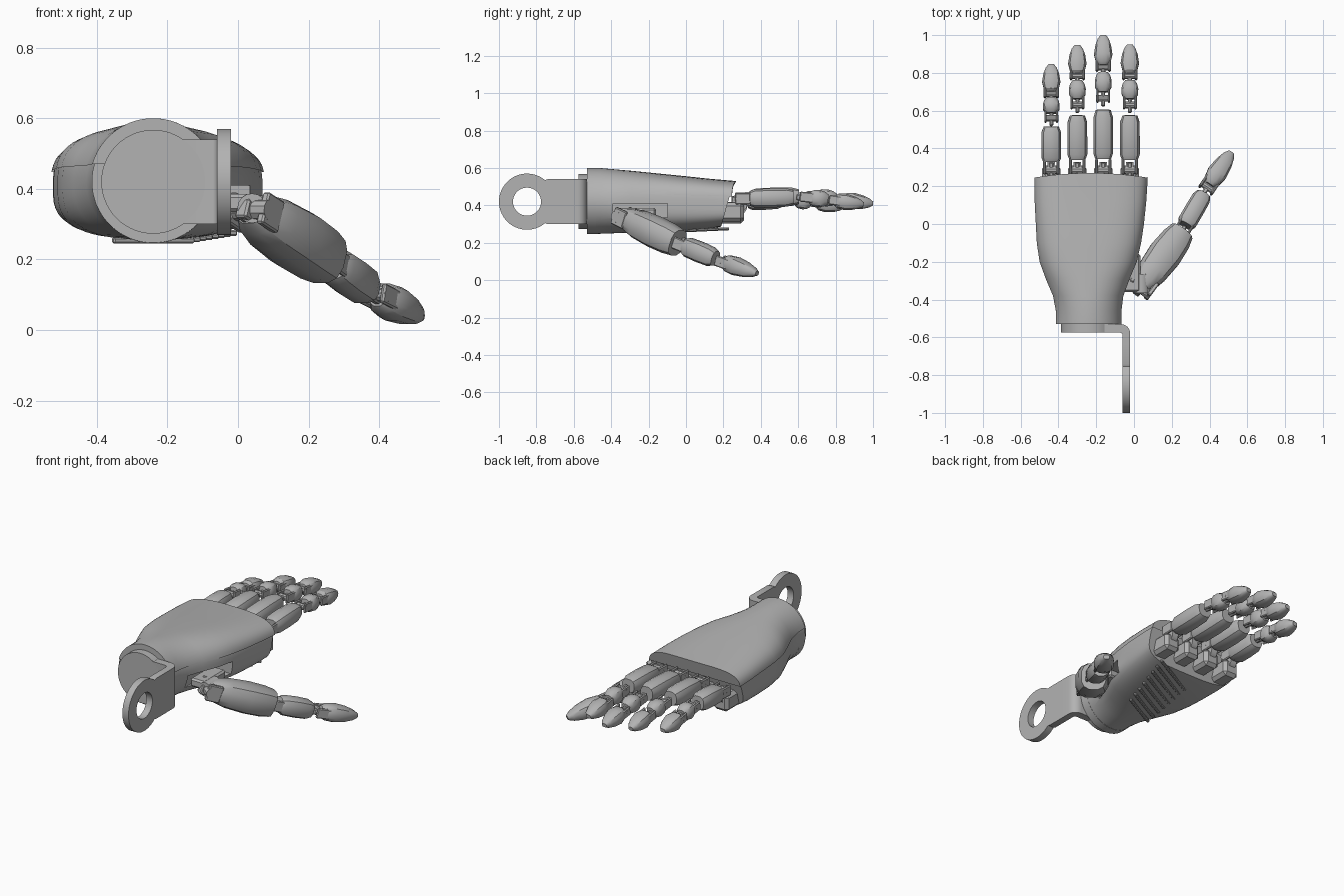
import bpy, bmesh
from math import sin, cos, pi, radians
from mathutils import Matrix, Vector

cube = bpy.data.objects.get("Cube")
if cube:
    bpy.data.objects.remove(cube, do_unlink=True)

grey = bpy.data.materials.new("satin grey")
grey.use_nodes = True
grey.diffuse_color = (0.45, 0.45, 0.45, 1)
grey.node_tree.nodes["Principled BSDF"].inputs["Base Color"].default_value = (0.45, 0.45, 0.45, 1)
parts = []


def add(name, mesh, matrix=None):
    if matrix:
        mesh.transform(matrix)
    mesh.materials.clear()
    mesh.materials.append(grey)
    ob = bpy.data.objects.new(name, mesh)
    bpy.context.collection.objects.link(ob)
    parts.append(ob)
    return ob


def finish(name, bm, matrix=None):
    bmesh.ops.recalc_face_normals(bm, faces=bm.faces)
    mesh = bpy.data.meshes.new(name)
    bm.to_mesh(mesh)
    bm.free()
    return add(name, mesh, matrix)


def box(name, center, size, matrix=None, bevel=0.006):
    bm = bmesh.new()
    bmesh.ops.create_cube(bm, size=1)
    bmesh.ops.transform(bm, verts=bm.verts, matrix=Matrix.Translation(center) @ Matrix.Diagonal((*size, 1)))
    if bevel:
        bmesh.ops.bevel(bm, geom=bm.edges[:], offset=bevel, segments=1, affect='EDGES')
    return finish(name, bm, matrix)


def pin(name, center, radius, length, axis, matrix=None, segs=16):
    bm = bmesh.new()
    bmesh.ops.create_cone(bm, cap_ends=True, segments=segs, radius1=radius, radius2=radius, depth=length)
    turn = Matrix.Rotation(pi / 2, 4, 'Y' if axis == 'X' else 'X')
    bmesh.ops.transform(bm, verts=bm.verts, matrix=Matrix.Translation(center) @ turn)
    return finish(name, bm, matrix)


def loft_mesh(rings, segs):
    """Rings are (y, centre x, centre z, half width, half height, roundness power)."""
    bm = bmesh.new()
    loops = []
    for y, cx, cz, w, h, p in rings:
        loop = []
        for i in range(segs):
            c, s = cos(2 * pi * (i + .5) / segs), sin(2 * pi * (i + .5) / segs)
            x = w * abs(c) ** (2 / p) * (1 if c > 0 else -1)
            z = h * abs(s) ** (2 / p) * (1 if s > 0 else -1)
            loop.append(bm.verts.new((cx + x, y, cz + z)))
        loops.append(loop)
    for a, b in zip(loops, loops[1:]):
        for i in range(segs):
            bm.faces.new((a[i], a[(i + 1) % segs], b[(i + 1) % segs], b[i]))
    first = bm.faces.new(loops[0])
    bm.faces.new(loops[-1])
    return bm, loops, first


def prism(name, outlines, half_depth, matrix):
    curve = bpy.data.curves.new(name, 'CURVE')
    curve.dimensions, curve.fill_mode, curve.extrude = '2D', 'BOTH', half_depth
    for pts in outlines:
        spline = curve.splines.new('POLY')
        spline.points.add(len(pts) - 1)
        for sp, (u, v) in zip(spline.points, pts):
            sp.co = (u, v, 0, 1)
        spline.use_cyclic_u = True
    temp = bpy.data.objects.new("temp", curve)
    bpy.context.collection.objects.link(temp)
    mesh = bpy.data.meshes.new_from_object(temp.evaluated_get(bpy.context.evaluated_depsgraph_get()))
    bpy.data.objects.remove(temp)
    mesh.name = name
    return add(name, mesh, matrix)


def arc(cx, cy, r, a0, a1, n):
    return [(cx + r * cos(radians(a0 + (a1 - a0) * i / n)), cy + r * sin(radians(a0 + (a1 - a0) * i / n)))
            for i in range(n + 1)]


# Palm: wrist tube widening into a flat, rounded hand (y, x min, x max, z min, z max, power)
palm = [(-.53, -.42, -.06, .24, .60, 2), (-.46, -.42, -.06, .242, .60, 2), (-.38, -.435, -.05, .245, .593, 2.1),
        (-.29, -.472, -.018, .248, .585, 2.4), (-.2, -.503, .018, .25, .576, 2.8), (-.1, -.517, .04, .253, .566, 3.1),
        (0, -.522, .055, .258, .556, 3.3), (.12, -.528, .067, .268, .543, 3.5), (.225, -.53, .075, .28, .53, 3.6)]


def palm_rings(shrink):
    return [(y, (a + b) / 2, (c + d) / 2, (b - a) / 2 - shrink, (d - c) / 2 - shrink, p) for y, a, b, c, d, p in palm]


bm, loops, wrist = loft_mesh(palm_rings(.006), 56)
for v in loops[-1]:
    v.co.y += (v.co.z - .42) * .28
bmesh.ops.inset_region(bm, faces=[wrist], thickness=.016)
for v in wrist.verts:
    v.co.y += .05
palm_body = finish("palm_body", bm)

# Recess for the thumb mount
cutter = box("thumb_recess_cutter", (.02, -.245, .372), (.2, .29, .075), bevel=0)
cutter.hide_render = True
cut = palm_body.modifiers.new("recess", 'BOOLEAN')
cut.operation, cut.object, cut.solver = 'DIFFERENCE', cutter, 'EXACT'
bpy.context.view_layer.objects.active = palm_body
bpy.ops.object.modifier_apply(modifier="recess")
parts.remove(cutter)
bpy.data.objects.remove(cutter)

# Back-of-hand shell with a bowed front edge
bm, loops, _ = loft_mesh(palm_rings(0), 56)
for v in loops[-1]:
    v.co.y += .045 - .025 * ((v.co.x + .228) / .303) ** 2
bmesh.ops.bisect_plane(bm, geom=bm.verts[:] + bm.edges[:] + bm.faces[:], plane_co=(0, 0, .455),
                       plane_no=(0, .03, 1), clear_inner=True)
finish("back_shell", bm)

# Diagonal ribs under the palm
for i in range(8):
    turn = Matrix.Translation((-.24 + .012 * i, -.24 + .055 * i, .254 + .003 * i)) @ Matrix.Rotation(radians(28), 4, 'Z')
    box("palm_rib", (0, 0, 0), (.26 + .012 * i, .016, .016), turn, .004)

# Wrist bracket: disc, bent tab and eye plate
pin("wrist_disc", (-.24, -.545, .42), .147, .06, 'Y', segs=56)
tab = [(-.3, -.575), (-.3, -.53)] + arc(-.07, -.58, .05, 90, 0, 8) + [(-.02, -.64), (-.06, -.64)] \
    + arc(-.075, -.59, .015, 0, 90, 5)
prism("bracket_bend", [tab], .12, Matrix.Translation((0, 0, .42)))
eye = [(-.63, -.12), (-.63, .12), (-.74, .12)] + arc(-.85, 0, .15, 50, 310, 40) + [(-.74, -.12)]
side = Matrix(((0, 0, 1, -.04), (1, 0, 0, 0), (0, 1, 0, .42), (0, 0, 0, 1)))
prism("bracket_eye_plate", [eye, arc(-.85, 0, .075, 0, 350, 35)], .02, side)

# Digit segments
LINK = [(.16, .8, .75), (.24, 1, .95), (.5, 1, 1), (.74, .97, .95), (.84, .75, .75)]
SHORT = [(.2, .6, .7), (.34, .95, .95), (.55, 1, 1), (.72, .85, .85), (.84, .55, .6)]
TIP = [(.06, .5, .6), (.16, .8, .9), (.4, 1, 1), (.68, .85, .82), (.88, .6, .55), (1, .3, .25)]
THUMB_BASE = [(.0, .5, .5), (.1, .75, .75), (.3, .95, .95), (.6, 1.05, 1.03), (.85, .95, 1), (1, .78, .9)]


def frame(p0, p1):
    y = (p1 - p0).normalized()
    x = y.cross(Vector((0, 0, 1))).normalized()
    z = x.cross(y)
    m = Matrix((x, y, z)).transposed().to_4x4()
    m.translation = p0
    return m


def segment(name, p0, p1, w, h, profile):
    size = (p1 - p0).length
    bm, _, _ = loft_mesh([(t * size, 0, 0, w * a, h * b, 2.6) for t, a, b in profile], 12)
    return finish(name, bm, frame(p0, p1))


def hinge(name, p0, p1, w, h, reach):
    """Two cheek plates, a slim tongue and a pin at the start of a segment."""
    m = frame(p0, p1)
    for s in (-1, 1):
        box(name + "_cheek", (s * w * .72, reach * .35, 0), (w * .3, reach * 1.5, h * 1.15), m, .005)
    box(name + "_tongue", (0, 0, -h * .1), (w * .5, reach * 1.5, h * .7), m)
    pin(name + "_pin", (0, 0, 0), h * .38, w * 1.75, 'X', m, 10)


def digit(name, points, sizes, profiles):
    pts = [Vector(p) for p in points]
    for i, (w, h) in enumerate(sizes):
        label = name + ("_lower", "_middle", "_tip")[i]
        segment(label, pts[i], pts[i + 1], w, h, profiles[i])
        hinge(label + "_hinge", pts[i], pts[i + 1], w * .92, h, .055)


# Four fingers with knuckle blocks: x, first joint, second joint, tip, height shift
fingers = {"little": (-.438, .56, .69, .845, -.012), "ring": (-.3, .63, .785, .947, 0),
           "middle": (-.163, .665, .83, 1, .004), "index": (-.022, .63, .785, .95, 0)}
for name, (x, a, b, c, dz) in fingers.items():
    digit(name + "_finger", [(x, .285, .435 + dz), (x, a, .445 + dz), (x, b, .428 + dz), (x, c, .405 + dz)],
          [(.054, .053), (.046, .047), (.05, .045)], [LINK, SHORT, TIP])
    box(name + "_knuckle", (x, .24, .365 + dz), (.098, .14, .1), bevel=.018)
    pin(name + "_knuckle_roller", (x, .285, .405 + dz), .042, .04, 'X')

# Thumb with its mount in the recess
digit("thumb", [(.035, -.335, .34), (.25, -.045, .2), (.39, .195, .1), (.515, .38, .036)],
      [(.088, .082), (.053, .056), (.055, .05)], [THUMB_BASE, LINK, TIP])
box("thumb_mount", (-.015, -.26, .36), (.1, .2, .05), bevel=.01)
pin("thumb_pivot", (.04, -.315, .345), .042, .1, 'Y')

# Smooth shading with crisp edges
bpy.ops.object.select_all(action='DESELECT')
for ob in parts:
    ob.select_set(True)
bpy.context.view_layer.objects.active = palm_body
bpy.ops.object.shade_smooth_by_angle(angle=radians(32))
